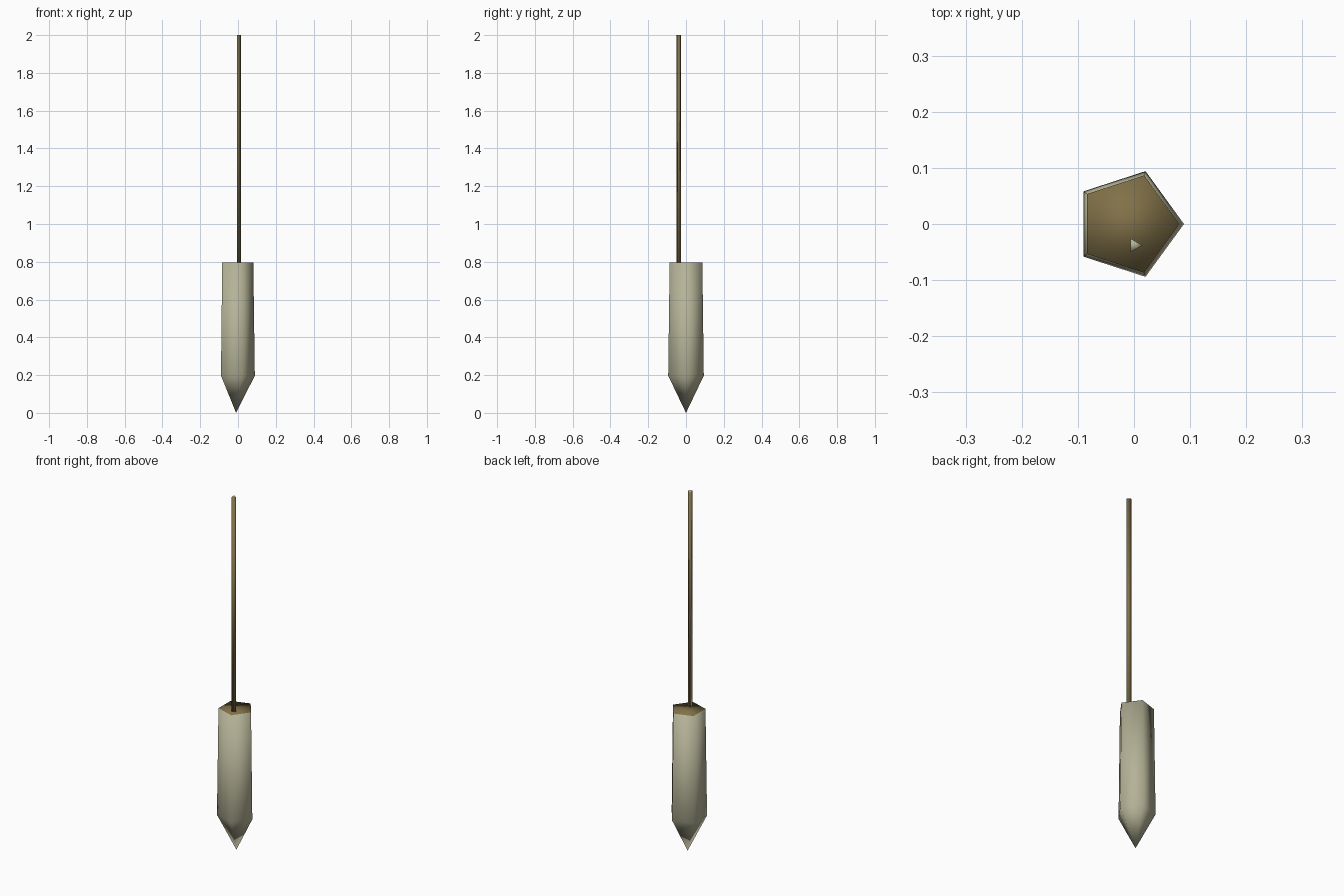
import bpy, bmesh
from math import cos, sin, tau

if "Cube" in bpy.data.objects:
    bpy.data.objects.remove(bpy.data.objects["Cube"])


def material(name, rgb):
    m = bpy.data.materials.new(name)
    m.diffuse_color = (*rgb, 1)
    m.use_nodes = True
    m.node_tree.nodes["Principled BSDF"].inputs["Base Color"].default_value = m.diffuse_color
    return m


PALE = material("pale_casing", (0.46, 0.45, 0.31))
BROWN = material("brown_wood", (0.22, 0.165, 0.065))


def lofted(name, sides, cx, cy, rings, mats):
    """Stack regular polygons (radius, z) bottom to top; radius 0 makes a point.
    mats = (sides, top cap)."""
    bm = bmesh.new()
    loops = []
    for r, z in rings:
        n = sides if r > 0 else 1
        loops.append([bm.verts.new((cx + r * cos(tau * i / sides),
                                    cy + r * sin(tau * i / sides), z))
                      for i in range(n)])
    for a, b in zip(loops, loops[1:]):
        for i in range(sides):
            j = (i + 1) % sides
            if len(a) == 1:
                bm.faces.new((a[0], b[j], b[i]))
            else:
                bm.faces.new((a[i], a[j], b[j], b[i]))
    cap = bm.faces.new(loops[-1])
    cap.material_index = 1
    if len(loops[0]) > 1:
        bm.faces.new(loops[0][::-1])
    bmesh.ops.recalc_face_normals(bm, faces=bm.faces)
    for f in bm.faces:
        f.smooth = True
    mesh = bpy.data.meshes.new(name)
    bm.to_mesh(mesh)
    bm.free()
    for m in mats:
        mesh.materials.append(m)
    obj = bpy.data.objects.new(name, mesh)
    bpy.context.collection.objects.link(obj)
    return obj


# Five-sided casing: pointed bottom, slight taper to a brown top
lofted("casing", 5, -0.01, 0,
       [(0, 0), (0.099, 0.197), (0.091, 0.795)], (PALE, BROWN))

# Thin three-sided stick rising off-centre, with a pale end
lofted("stick", 3, 0.001, -0.038,
       [(0.014, 0.79), (0.014, 2.0)], (BROWN, PALE))
